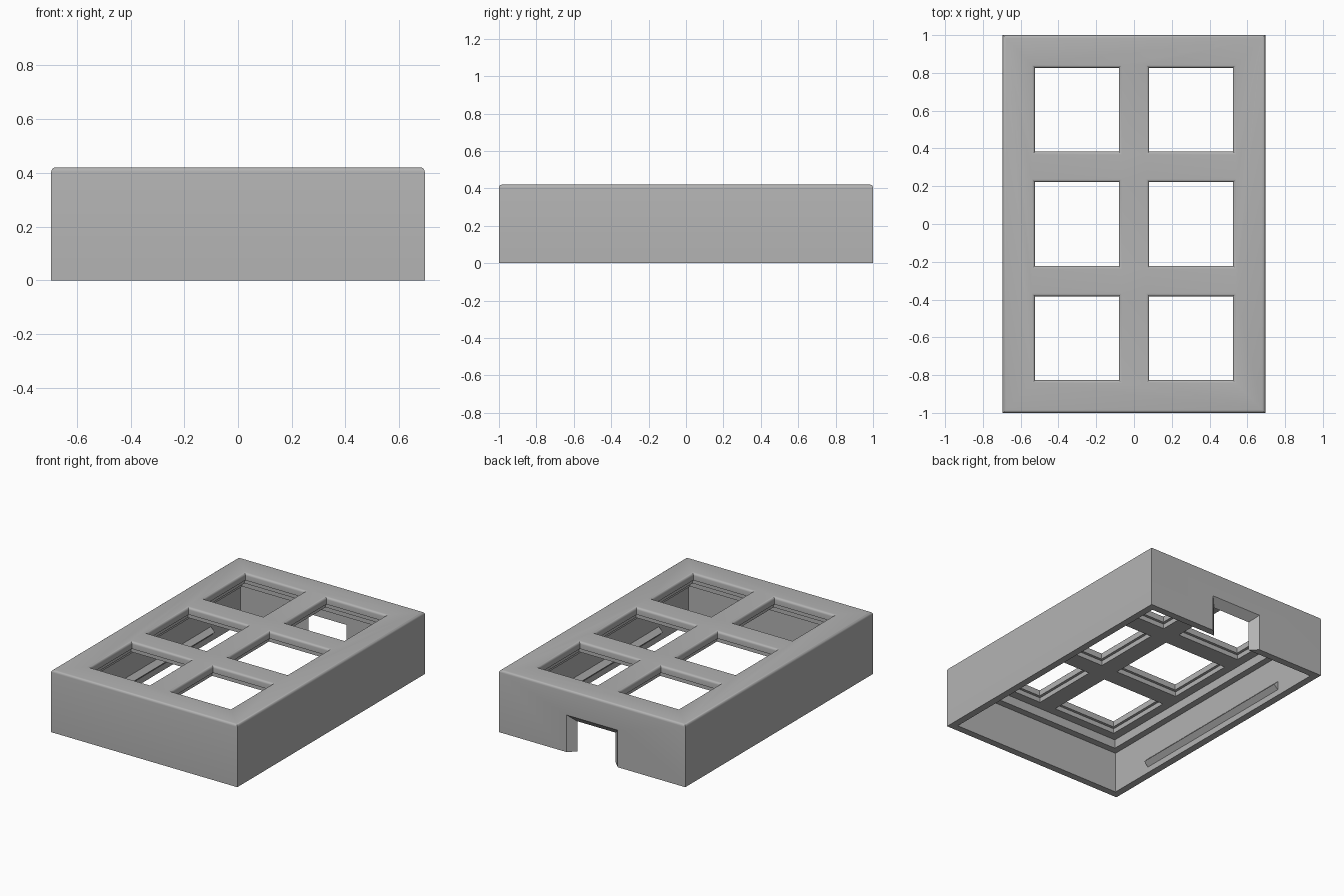
import bpy
import bmesh
import math
from mathutils import Vector

cube = bpy.data.objects.get("Cube")
if cube:
    bpy.data.objects.remove(cube, do_unlink=True)

# Main sizes
HX, HY, H = 0.695, 1.0, 0.42
WALL = 0.048
LEDGE_Z, CEILING_Z, PLATE_Z = 0.28, 0.34, 0.372
PITCH, HOLE = 0.605, 0.222

grey = bpy.data.materials.new("light grey plastic")
grey.use_nodes = True
colour = (0.45, 0.45, 0.45, 1)
grey.diffuse_color = colour
grey.node_tree.nodes["Principled BSDF"].inputs["Base Color"].default_value = colour


def hull(name, points):
    """Convex solid around the given corner points."""
    bm = bmesh.new()
    for p in points:
        bm.verts.new(p)
    bmesh.ops.convex_hull(bm, input=bm.verts)
    bmesh.ops.dissolve_limit(bm, angle_limit=0.01, verts=bm.verts, edges=bm.edges)
    bmesh.ops.recalc_face_normals(bm, faces=bm.faces)
    mesh = bpy.data.meshes.new(name)
    bm.to_mesh(mesh)
    bm.free()
    mesh.materials.append(grey)
    obj = bpy.data.objects.new(name, mesh)
    bpy.context.collection.objects.link(obj)
    return obj


def block(name, cx, cy, hx, hy, z0, z1):
    return hull(name, [(cx + sx * hx, cy + sy * hy, z)
                       for sx in (-1, 1) for sy in (-1, 1) for z in (z0, z1)])


def combine(target, tool, operation="DIFFERENCE"):
    mod = target.modifiers.new("combine", "BOOLEAN")
    mod.operation = operation
    mod.solver = "EXACT"
    mod.object = tool
    bpy.context.view_layer.objects.active = target
    bpy.ops.object.modifier_apply(modifier=mod.name)
    bpy.data.objects.remove(tool, do_unlink=True)


# Outer block, open through six square key holes
case = block("keypad_case", 0, 0, HX, HY, 0, H)
centres = [(sx * PITCH / 2, row * PITCH) for sx in (-1, 1) for row in (-1, 0, 1)]
for cx, cy in centres:
    combine(case, block("key_hole_cutter", cx, cy, HOLE, HOLE, -0.1, H + 0.1))

# Rounded top rims, outside and around each hole
bm = bmesh.new()
bm.from_mesh(case.data)
rims = [e for e in bm.edges if all(v.co.z > H - 0.001 for v in e.verts)
        and e.calc_face_angle(0) > 1]
bmesh.ops.bevel(bm, geom=rims, offset=0.016, segments=4, profile=0.5, affect="EDGES")
bm.to_mesh(case.data)
bm.free()

# Hollow inside, with a stepped ledge under the top plate
combine(case, block("cavity_cutter", 0, 0, HX - WALL, HY - WALL, -0.1, LEDGE_Z))
combine(case, block("ceiling_cutter", 0, 0, HX - 0.093, HY - 0.095, 0.1, CEILING_Z))

# Wider recess under each key hole
for cx, cy in centres:
    combine(case, block("recess_cutter", cx, cy, HOLE + 0.018, HOLE + 0.018, 0.3, PLATE_Z))

# Flared cable opening in the back wall
opening = []
for depth in (-0.05, WALL + 0.02):
    half, top = 0.19 - depth, 0.25 - depth
    opening += [(s * half, HY - depth, z) for s in (-1, 1) for z in (-0.1, top)]
combine(case, hull("cable_opening_cutter", opening))

# Snap ridges along the inside of the long walls
for side in (-1, 1):
    inner = HX - WALL
    section = [(inner + 0.01, 0.04), (inner, 0.04), (inner - 0.03, 0.07),
               (inner, 0.1), (inner + 0.01, 0.1)]
    ridge = hull("snap_ridge", [(side * x, y, z) for x, z in section for y in (-0.635, 0.635)])
    combine(case, ridge, "UNION")

# Smooth rounded rims, sharp corners elsewhere
bpy.ops.object.select_all(action="DESELECT")
case.select_set(True)
bpy.context.view_layer.objects.active = case
bpy.ops.object.shade_smooth_by_angle(angle=math.radians(30))
